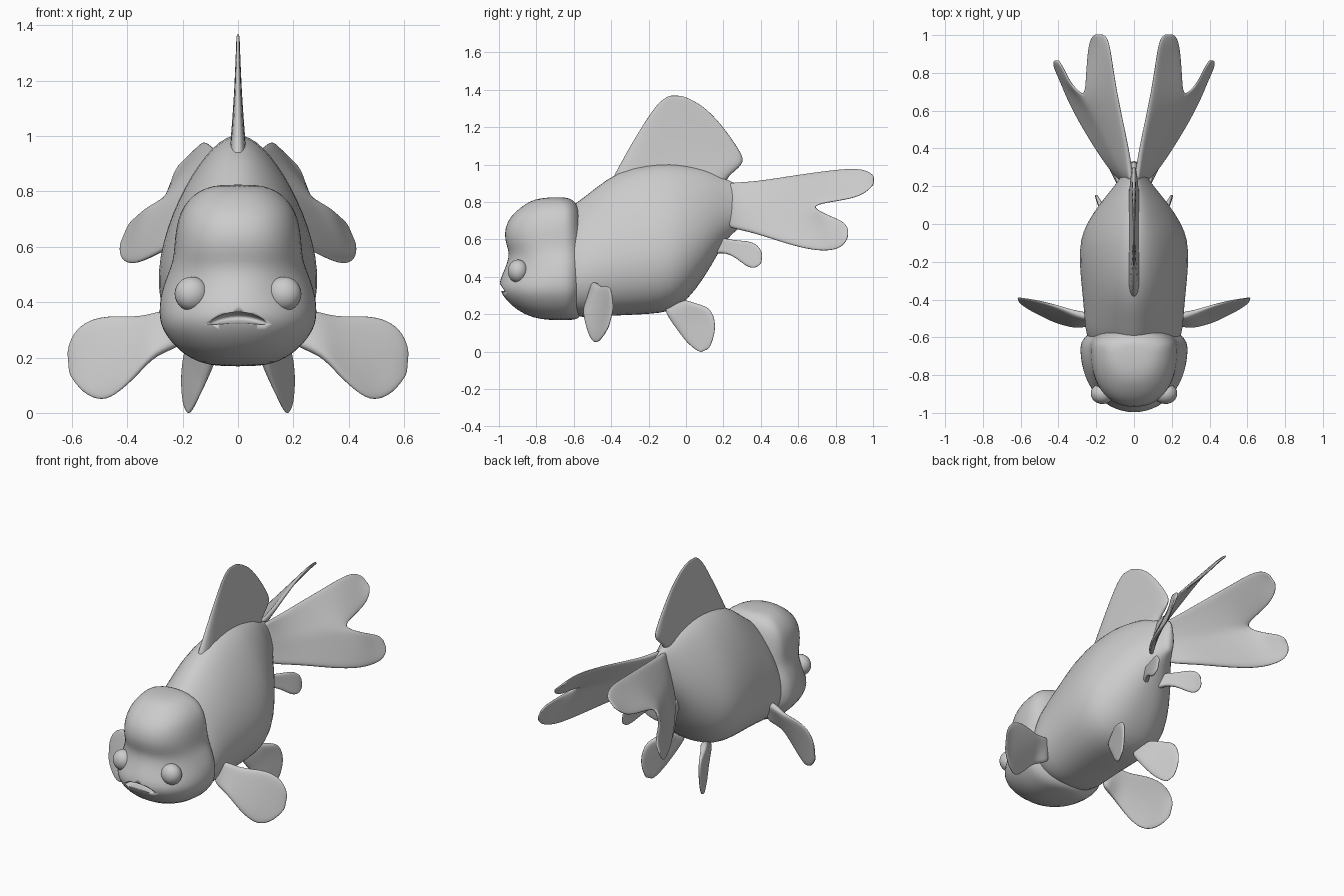
import bpy, bmesh, math
from mathutils import Vector

if "Cube" in bpy.data.objects:
    bpy.data.objects.remove(bpy.data.objects["Cube"])

def make(name, bm, levels=1):
    bmesh.ops.recalc_face_normals(bm, faces=bm.faces)
    me = bpy.data.meshes.new(name)
    bm.to_mesh(me)
    bm.free()
    for p in me.polygons:
        p.use_smooth = True
    ob = bpy.data.objects.new(name, me)
    bpy.context.collection.objects.link(ob)
    if levels:
        ob.modifiers.new("smooth", "SUBSURF").levels = levels
        ob.modifiers["smooth"].render_levels = levels
    return ob

def mirror(ob):
    m = ob.modifiers.new("mirror", "MIRROR")
    m.use_mirror_merge = False

def loft(name, rings):
    bm = bmesh.new()
    loops = [[bm.verts.new(p) for p in r] for r in rings]
    n = len(loops[0])
    for a, b in zip(loops, loops[1:]):
        for i in range(n):
            bm.faces.new((a[i], a[(i + 1) % n], b[(i + 1) % n], b[i]))
    bm.faces.new(loops[0])
    bm.faces.new(loops[-1])
    return make(name, bm)

def power(v, e):
    return math.copysign(abs(v) ** e, v)

def fin(name, grids, thick, tip=0.3, pair=True):
    """Sheet between pairs of edge points, thick at the root, thin at the tip."""
    bm = bmesh.new()
    layer = bm.verts.layers.deform.verify()
    cols = 4
    for rows in grids:
        prev = None
        for k, (a, b) in enumerate(rows):
            a, b = Vector(a), Vector(b)
            row = [bm.verts.new(a.lerp(b, i / cols)) for i in range(cols + 1)]
            for v in row:
                v[layer][0] = (1 - k / (len(rows) - 1)) ** 2
            if prev:
                for i in range(cols):
                    bm.faces.new((prev[i], prev[i + 1], row[i + 1], row[i]))
            prev = row
    bmesh.ops.remove_doubles(bm, verts=bm.verts, dist=0.0005)
    ob = make(name, bm, 0)
    ob.vertex_groups.new(name="thickness")
    s = ob.modifiers.new("solid", "SOLIDIFY")
    s.thickness, s.offset = thick, 0
    s.vertex_group, s.thickness_vertex_group = "thickness", tip
    sub = ob.modifiers.new("smooth", "SUBSURF")
    sub.levels = sub.render_levels = 2
    if pair:
        mirror(ob)
    return ob

angles = [2 * math.pi * i / 28 for i in range(28)]

# Body: egg-shaped sections along y, ridged on top (y, bottom, top, half width)
rings = []
for y, bot, top, w in [(-.70, .23, .72, .20), (-.58, .18, .80, .262), (-.5, .183, .865, .264),
                       (-.36, .193, .972, .277), (-.2, .198, 1.005, .294), (-.08, .212, 1.01, .287),
                       (0, .265, 1.0, .255), (.1, .395, .98, .19), (.17, .525, .95, .13),
                       (.24, .63, .91, .075), (.30, .67, .885, .04), (.335, .69, .87, .02)]:
    mid = bot + .38 * (top - bot)
    ring = []
    for a in angles:
        c, s = math.cos(a), math.sin(a)
        if s > 0:
            ring.append((w * c * (1 - .30 * s ** 1.3), y, mid + (top - mid) * s))
        else:
            ring.append((w * power(c, .85), y, mid + (mid - bot) * power(s, .85)))
    rings.append(ring)
loft("body", rings)

# Head: stacked level sections (z, front y, back y, half width, roundness)
rings = []
for z, f, b, w, e in [(.168, -.73, -.60, .07, 1), (.18, -.82, -.57, .14, .95), (.22, -.905, -.55, .212, .9),
                      (.28, -.968, -.54, .262, .9), (.32, -.992, -.53, .281, .92), (.36, -1.005, -.525, .287, .97),
                      (.42, -.982, -.525, .283, 1.08), (.48, -.955, -.525, .264, 1.05),
                      (.53, -.947, -.53, .243, .95), (.57, -.962, -.535, .233, .88),
                      (.63, -.975, -.545, .230, .87), (.70, -.957, -.555, .219, .87),
                      (.75, -.912, -.565, .197, .88), (.79, -.86, -.585, .16, .9),
                      (.815, -.81, -.61, .115, .92), (.825, -.74, -.64, .06, 1)]:
    mid = -.66 if z < .8 else -.69
    ring = []
    for a in angles:
        c, s = math.cos(a), math.sin(a)
        k = e if s < 0 else .9
        ring.append((w * power(c, k), mid + power(s, k) * ((b - mid) if s > 0 else (mid - f)), z))
    rings.append(ring)
head = loft("head", rings)

# Downturned mouth cut into the head
bm = bmesh.new()
bmesh.ops.create_uvsphere(bm, u_segments=24, v_segments=12, radius=1)
for v in bm.verts:
    x = v.co.x * .105
    v.co = (x, -.98 + v.co.y * .065, .345 + v.co.z * .02 - 2 * x * x)
cutter = make("mouth_cutter", bm, 0)
cutter.hide_render = True
cutter.display_type = "WIRE"
cut = head.modifiers.new("mouth", "BOOLEAN")
cut.operation, cut.object = "DIFFERENCE", cutter

# Eyes
bm = bmesh.new()
bmesh.ops.create_uvsphere(bm, u_segments=24, v_segments=14, radius=1)
for v in bm.verts:
    v.co = (.167 + v.co.x * .062, -.898 + v.co.y * .055, .43 + v.co.z * .062)
mirror(make("eyes", bm, 0))

# Dorsal fin
fin("dorsal_fin", [[((0, y0, z0), (0, y1, z1)) for y0, z0, y1, z1 in [
    (-.43, .87, .22, .88), (-.37, .98, .22, .935), (-.31, 1.09, .32, 1.0), (-.25, 1.19, .305, 1.06),
    (-.19, 1.28, .19, 1.22), (-.14, 1.34, .09, 1.32), (-.09, 1.37, -.02, 1.37)]]],
    .075, .15, False)

# Forked twin tail: upper and lower lobes share the middle line up to the notch
mid_line = [(.035, .22, .80), (.10, .35, .775), (.195, .55, .775), (.26, .67, .78)]
upper = list(zip([(.012, .22, .905), (.022, .35, .905), (.06, .55, .938), (.09, .70, .96)], mid_line))
upper += [((.11, .83, .977), (.255, .78, .80)), ((.125, .93, .98), (.245, .92, .822)),
          ((.14, .985, .96), (.23, .985, .87)), ((.165, 1.005, .935), (.205, 1.005, .90))]
lower = list(zip(mid_line, [(.06, .22, .66), (.17, .35, .64), (.295, .55, .57), (.36, .68, .54)]))
lower += [((.33, .73, .745), (.39, .76, .537)), ((.36, .80, .715), (.42, .82, .55)),
          ((.39, .85, .69), (.428, .855, .585)), ((.40, .867, .655), (.42, .867, .62))]
fin("tail_fin", [upper, lower], .035, .35)

# Pectoral fins
fin("pectoral_fin", [[
    ((.22, -.49, .38), (.20, -.52, .24)), ((.30, -.47, .362), (.30, -.545, .21)),
    ((.36, -.45, .348), (.36, -.535, .14)), ((.45, -.42, .355), (.43, -.515, .07)),
    ((.54, -.40, .342), (.49, -.485, .037)), ((.60, -.392, .29), (.56, -.45, .067)),
    ((.617, -.39, .22), (.612, -.41, .14))]], .05, .25)

# Pelvic fins
fin("pelvic_fin", [[
    ((.08, -.12, .23), (.12, 0, .28)), ((.10, -.08, .16), (.16, .06, .255)),
    ((.12, -.04, .105), (.185, .12, .243)), ((.145, 0, .05), (.20, .157, .185)),
    ((.165, .05, .008), (.205, .158, .10)), ((.18, .08, -.004), (.193, .125, .015))]], .05, .25)

# Anal fins
fin("anal_fin", [[
    ((.03, .14, .62), (.03, .12, .51)), ((.07, .21, .605), (.07, .20, .535)),
    ((.10, .28, .594), (.11, .27, .50)), ((.13, .35, .592), (.14, .32, .455)),
    ((.15, .395, .56), (.16, .37, .44)), ((.155, .408, .52), (.16, .405, .475))]], .04, .3)
